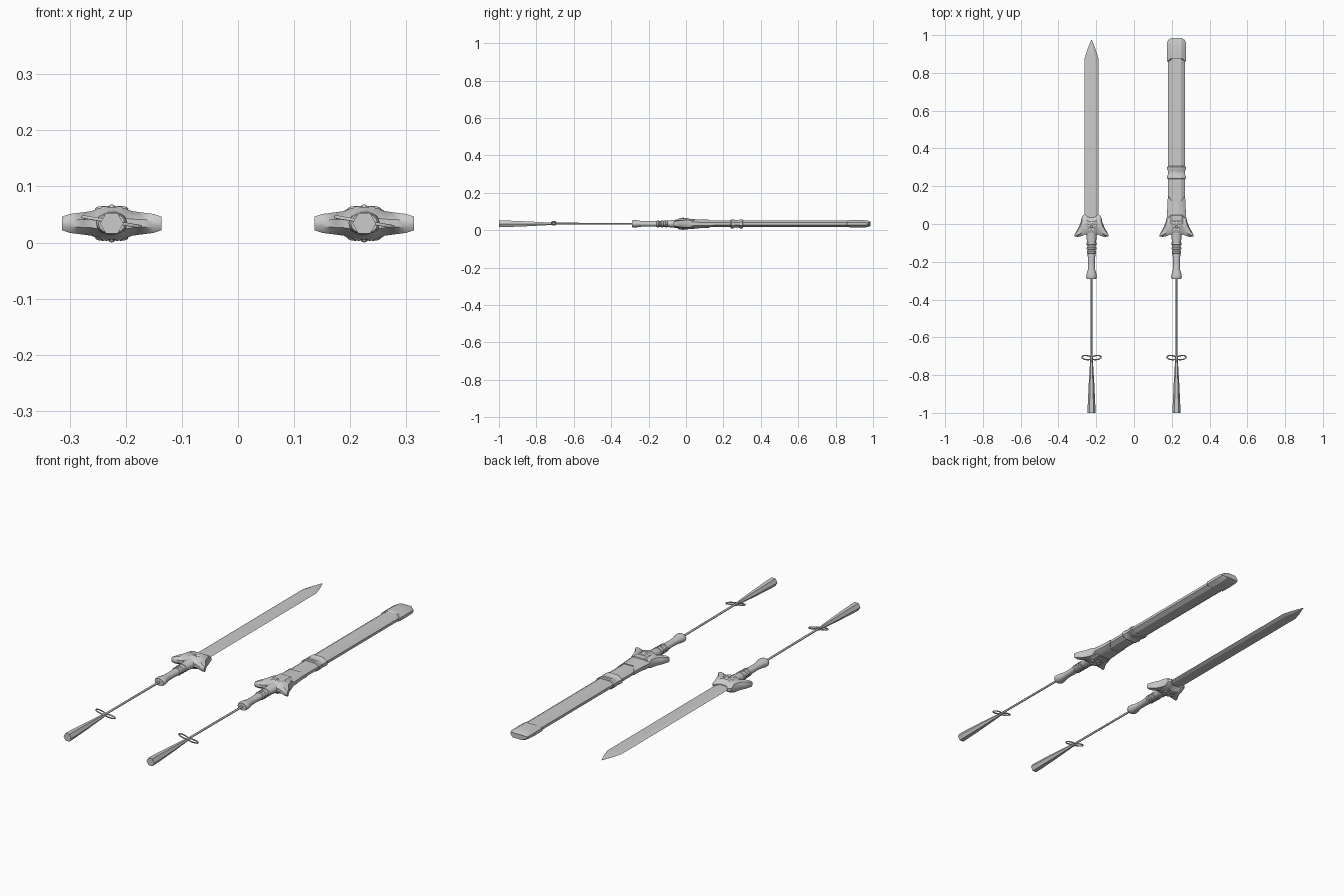
import bpy
import bmesh
from math import sin, cos, pi, radians
from mathutils import Matrix

cube = bpy.data.objects.get("Cube")
if cube:
    bpy.data.objects.remove(cube, do_unlink=True)

MID_Z = 0.034


def ring(n, turn=0.0):
    """Unit polygon used as a cross-section."""
    return [(cos(2 * pi * i / n + turn), sin(2 * pi * i / n + turn)) for i in range(n)]


ROUND = ring(14)
HEX = ring(6)
BLADE = [(1, 0), (0.55, 1), (-0.55, 1), (-1, 0), (-0.55, -1), (0.55, -1)]
FLAT = [(1, 0.35), (0.55, 1), (-0.55, 1), (-1, 0.35),
        (-1, -0.35), (-0.55, -1), (0.55, -1), (1, -0.35)]


def finish(obj, angle=35):
    bpy.ops.object.select_all(action="DESELECT")
    obj.select_set(True)
    bpy.context.view_layer.objects.active = obj
    bpy.ops.object.shade_smooth_by_angle(angle=radians(angle))
    return obj


def add_mesh(name, bm, cx, angle=35):
    bmesh.ops.recalc_face_normals(bm, faces=bm.faces)
    mesh = bpy.data.meshes.new(name)
    bm.to_mesh(mesh)
    bm.free()
    obj = bpy.data.objects.new(name, mesh)
    obj.location = (cx, 0, MID_Z)
    bpy.context.collection.objects.link(obj)
    return finish(obj, angle)


def loft(name, cx, section, stations, angle=35):
    """Skin along y; a station is (y, half width, half height, centre peak)."""
    bm = bmesh.new()
    rows = []
    for y, w, h, *peak in stations:
        p = peak[0] if peak else 0
        rows.append([bm.verts.new((u * w, y + p * (1 - abs(u)), v * h)) for u, v in section])
    skin(bm, rows)
    return add_mesh(name, bm, cx, angle)


def skin(bm, rows):
    n = len(rows[0])
    for a, b in zip(rows, rows[1:]):
        for i in range(n):
            j = (i + 1) % n
            bm.faces.new((a[i], a[j], b[j], b[i]))
    bm.faces.new(rows[0])
    bm.faces.new(rows[-1])


def tube(name, cx, points, radius, cyclic):
    curve = bpy.data.curves.new(name, "CURVE")
    curve.dimensions = "3D"
    curve.bevel_depth = radius
    curve.bevel_resolution = 1
    curve.use_fill_caps = True
    spline = curve.splines.new("POLY")
    spline.points.add(len(points) - 1)
    for point, co in zip(spline.points, points):
        point.co = (*co, 1)
    spline.use_cyclic_u = cyclic
    obj = bpy.data.objects.new(name, curve)
    obj.location = (cx, 0, MID_Z)
    bpy.context.collection.objects.link(obj)
    bpy.ops.object.select_all(action="DESELECT")
    obj.select_set(True)
    bpy.context.view_layer.objects.active = obj
    bpy.ops.object.convert(target="MESH")
    finish(bpy.context.object, 60)


def guard(name, cx):
    # Winged guard: (x, near y, far y, half height), reflected to both sides
    half = [(0.012, -0.06, 0.035, 0.029), (0.024, -0.058, 0.04, 0.027),
            (0.036, -0.056, 0.052, 0.022), (0.05, -0.063, 0.043, 0.020),
            (0.058, -0.066, 0.005, 0.019), (0.074, -0.068, -0.028, 0.017),
            (0.089, -0.066, -0.056, 0.012)]
    full = [(-x, *rest) for x, *rest in reversed(half)] + half
    bm = bmesh.new()
    rows = [[bm.verts.new((x, (a + b) / 2 + u * (b - a) / 2, v * h))
             for u, v in FLAT] for x, a, b, h in full]
    skin(bm, rows)
    add_mesh(name, bm, cx, 40)


def rosette(name, cx):
    # Five-petalled boss on both faces of the guard
    bm = bmesh.new()
    for side in (-1, 1):
        for i in range(5):
            m = (Matrix.Translation((0, -0.015, side * 0.026))
                 @ Matrix.Rotation(2 * pi * i / 5 + pi / 2, 4, "Z")
                 @ Matrix.Translation((0.017, 0, 0))
                 @ Matrix.Diagonal((0.014, 0.009, 0.005, 1)))
            bmesh.ops.create_uvsphere(bm, u_segments=10, v_segments=6, radius=1, matrix=m)
        m = (Matrix.Translation((0, -0.015, side * 0.027))
             @ Matrix.Diagonal((0.007, 0.007, 0.007, 1)))
        bmesh.ops.create_uvsphere(bm, u_segments=10, v_segments=6, radius=1, matrix=m)
    add_mesh(name, bm, cx, 60)


def sword(side, cx):
    loft(side + "_blade", cx, BLADE,
         [(0, 0.037, 0.007), (0.875, 0.037, 0.007), (0.92, 0.023, 0.006),
          (0.976, 0.001, 0.001)], 15)
    guard(side + "_guard", cx)
    rosette(side + "_guard_rosette", cx)

    # Grip with collar rings and flared pommel
    loft(side + "_grip", cx, ROUND,
         [(-0.29, 0.024, 0.018), (-0.282, 0.028, 0.02), (-0.268, 0.027, 0.02),
          (-0.24, 0.019, 0.016), (-0.2, 0.018, 0.015), (-0.155, 0.021, 0.016),
          (-0.11, 0.022, 0.017), (-0.075, 0.026, 0.02), (-0.04, 0.03, 0.024)])
    for i, (y, w) in enumerate([(-0.15, 0.025), (-0.128, 0.026), (-0.105, 0.027)]):
        loft(f"{side}_grip_ring_{i + 1}", cx, ROUND,
             [(y - 0.008, w - 0.004, 0.015), (y - 0.004, w, 0.019),
              (y + 0.004, w, 0.019), (y + 0.008, w - 0.004, 0.015)])

    # Cord, bow and tassel
    tube(side + "_cord", cx, [(0, -0.285, 0), (0, -0.71, 0.002)], 0.005, False)
    for label, s in (("left", 1), ("right", -1)):
        loop = []
        for k in range(20):
            t = 2 * pi * k / 20
            x = s * 0.0255 * (1 - cos(t))
            loop.append((x, -0.71 + 0.011 * sin(t) + 0.1 * abs(x), 0.003 - 0.17 * x))
        tube(f"{side}_bow_{label}_loop", cx, loop, 0.0032, True)
    loft(side + "_bow_knot", cx, HEX,
         [(-0.722, 0.005, 0.005), (-0.71, 0.009, 0.008), (-0.698, 0.005, 0.005)])
    loft(side + "_tassel", cx, HEX,
         [(-1.0, 0.021, 0.021), (-0.96, 0.020, 0.020), (-0.85, 0.015, 0.015),
          (-0.70, 0.006, 0.006)], 25)


def scabbard(side, cx):
    loft(side + "_scabbard_body", cx, FLAT,
         [(0.03, 0.044, 0.018), (0.9, 0.044, 0.018)], 20)
    # Throat with a notched far rim and a raised pointed collar
    loft(side + "_scabbard_throat", cx, FLAT,
         [(0.01, 0.052, 0.025), (0.06, 0.051, 0.024), (0.10, 0.047, 0.023, -0.02),
          (0.148, 0.046, 0.022, -0.06), (0.148, 0.043, 0.018, -0.06)])
    loft(side + "_scabbard_collar", cx, FLAT,
         [(0.0, 0.053, 0.027), (0.025, 0.053, 0.027, 0.045),
          (0.03, 0.050, 0.023, 0.045)])
    # Hanging band: raised lips with a narrower waist
    loft(side + "_scabbard_band", cx, FLAT,
         [(0.238, 0.046, 0.02), (0.242, 0.049, 0.024), (0.254, 0.049, 0.024),
          (0.26, 0.046, 0.021), (0.283, 0.046, 0.021), (0.289, 0.049, 0.024),
          (0.302, 0.049, 0.024), (0.306, 0.046, 0.02)])
    # End cap with a pointed inner rim and a blunt peaked tip
    loft(side + "_scabbard_cap", cx, FLAT,
         [(0.858, 0.046, 0.018, 0.035), (0.862, 0.049, 0.021, 0.035),
          (0.92, 0.05, 0.021, 0.02), (0.96, 0.049, 0.018, 0.015),
          (0.974, 0.045, 0.012, 0.026)], 30)


sword("right", -0.225)
sword("left", 0.225)
scabbard("left", 0.225)
